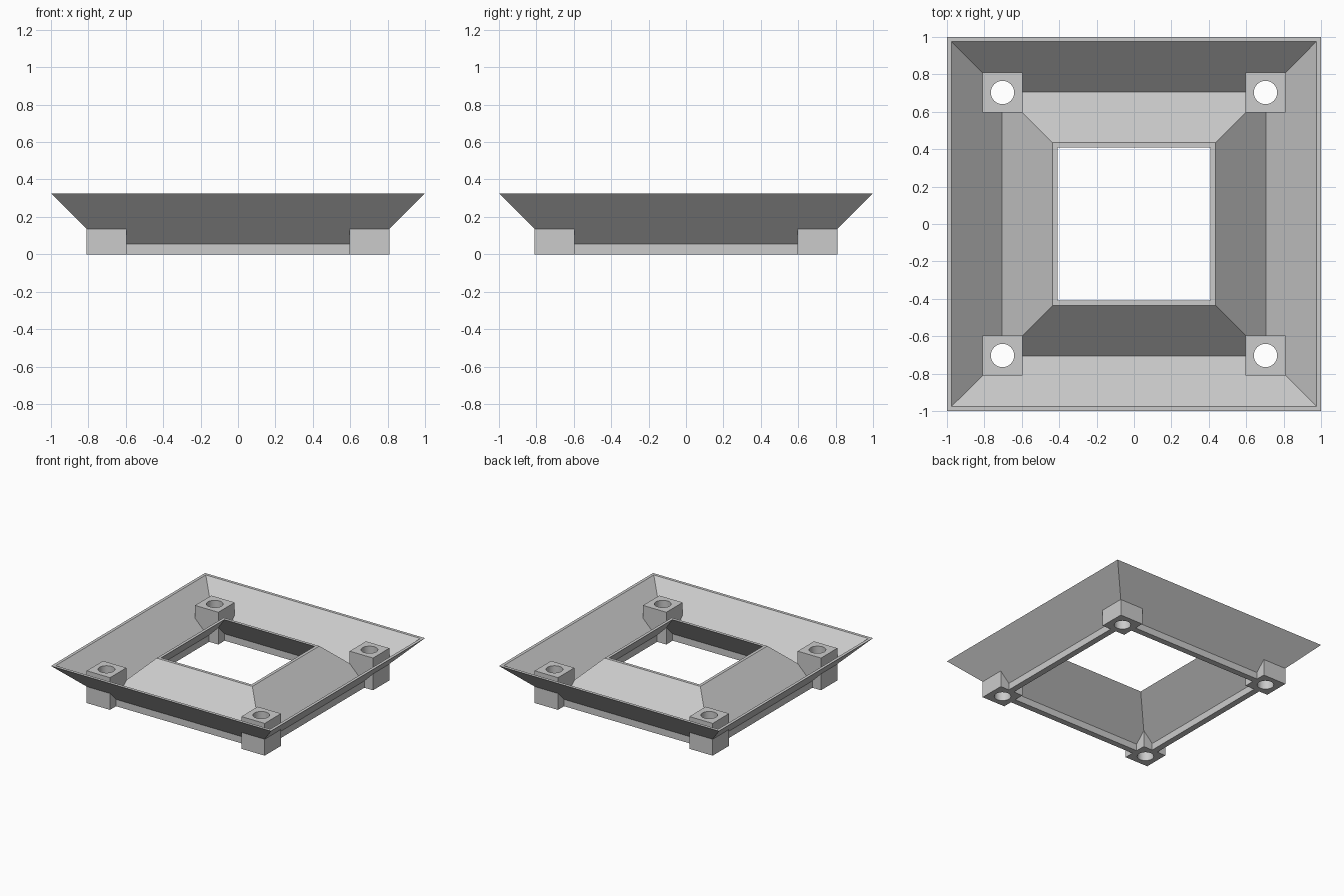
import bpy, bmesh
from mathutils import Matrix

cube = bpy.data.objects.get("Cube")
if cube:
    bpy.data.objects.remove(cube, do_unlink=True)

grey = bpy.data.materials.new("plain_grey")
grey.use_nodes = True
grey.diffuse_color = (0.6, 0.6, 0.6, 1)
grey.node_tree.nodes["Principled BSDF"].inputs["Base Color"].default_value = (0.6, 0.6, 0.6, 1)

TOP, LEDGE = 0.326, 0.056        # rim height, top of the base bar
BLOCK_TOP, BLOCK_SIZE = 0.265, 0.212
MID, HOLE_RADIUS = 0.703, 0.0625  # block centre, bolt hole
CORNERS = [(1, 1), (-1, 1), (-1, -1), (1, -1)]


def finish(name, bm):
    bmesh.ops.recalc_face_normals(bm, faces=bm.faces)
    mesh = bpy.data.meshes.new(name)
    bm.to_mesh(mesh)
    bm.free()
    obj = bpy.data.objects.new(name, mesh)
    mesh.materials.append(grey)
    bpy.context.collection.objects.link(obj)
    return obj


def square_ring(name, profile):
    """Sweep a (radius, height) profile round a square with mitred corners."""
    bm = bmesh.new()
    loops = [[bm.verts.new((sx * r, sy * r, z)) for r, z in profile] for sx, sy in CORNERS]
    n = len(profile)
    for c in range(4):
        a, b = loops[c], loops[(c + 1) % 4]
        for i in range(n):
            j = (i + 1) % n
            bm.faces.new((a[i], b[i], b[j], a[j]))
    return finish(name, bm)


# V-shaped frame with two sloping wings on a narrow base bar
frame = square_ring("sloped_frame", [
    (1.0, TOP), (0.73, LEDGE), (0.73, 0), (0.68, 0), (0.68, LEDGE),
    (0.41, TOP), (0.435, TOP), (0.705, LEDGE), (0.975, TOP)])

# Four corner blocks
blocks = []
for (sx, sy), where in zip(CORNERS, ("back_left", "back_right", "front_right", "front_left")):
    bm = bmesh.new()
    bmesh.ops.create_cube(bm, size=1, matrix=Matrix.Translation(
        (sx * MID, sy * MID, BLOCK_TOP / 2)) @ Matrix.Diagonal((BLOCK_SIZE, BLOCK_SIZE, BLOCK_TOP, 1)))
    blocks.append(finish(where + "_block", bm))

# Bolt holes through blocks and frame
bm = bmesh.new()
for sx, sy in CORNERS:
    bmesh.ops.create_cone(bm, cap_ends=True, segments=48, radius1=HOLE_RADIUS, radius2=HOLE_RADIUS,
                          depth=1, matrix=Matrix.Translation((sx * MID, sy * MID, 0.15)))
cutter = finish("hole_cutter", bm)
cutter.hide_render = True
cutter.display_type = 'WIRE'

for obj in [frame] + blocks:
    mod = obj.modifiers.new("bolt_holes", 'BOOLEAN')
    mod.operation = 'DIFFERENCE'
    mod.solver = 'EXACT'
    mod.object = cutter
    bpy.context.view_layer.objects.active = obj
    bpy.ops.object.modifier_apply(modifier=mod.name)
bpy.data.objects.remove(cutter, do_unlink=True)

# Smooth hole walls, crisp edges elsewhere
bpy.ops.object.select_all(action='DESELECT')
for obj in blocks:
    obj.select_set(True)
bpy.context.view_layer.objects.active = blocks[0]
bpy.ops.object.shade_smooth_by_angle(angle=0.5)
